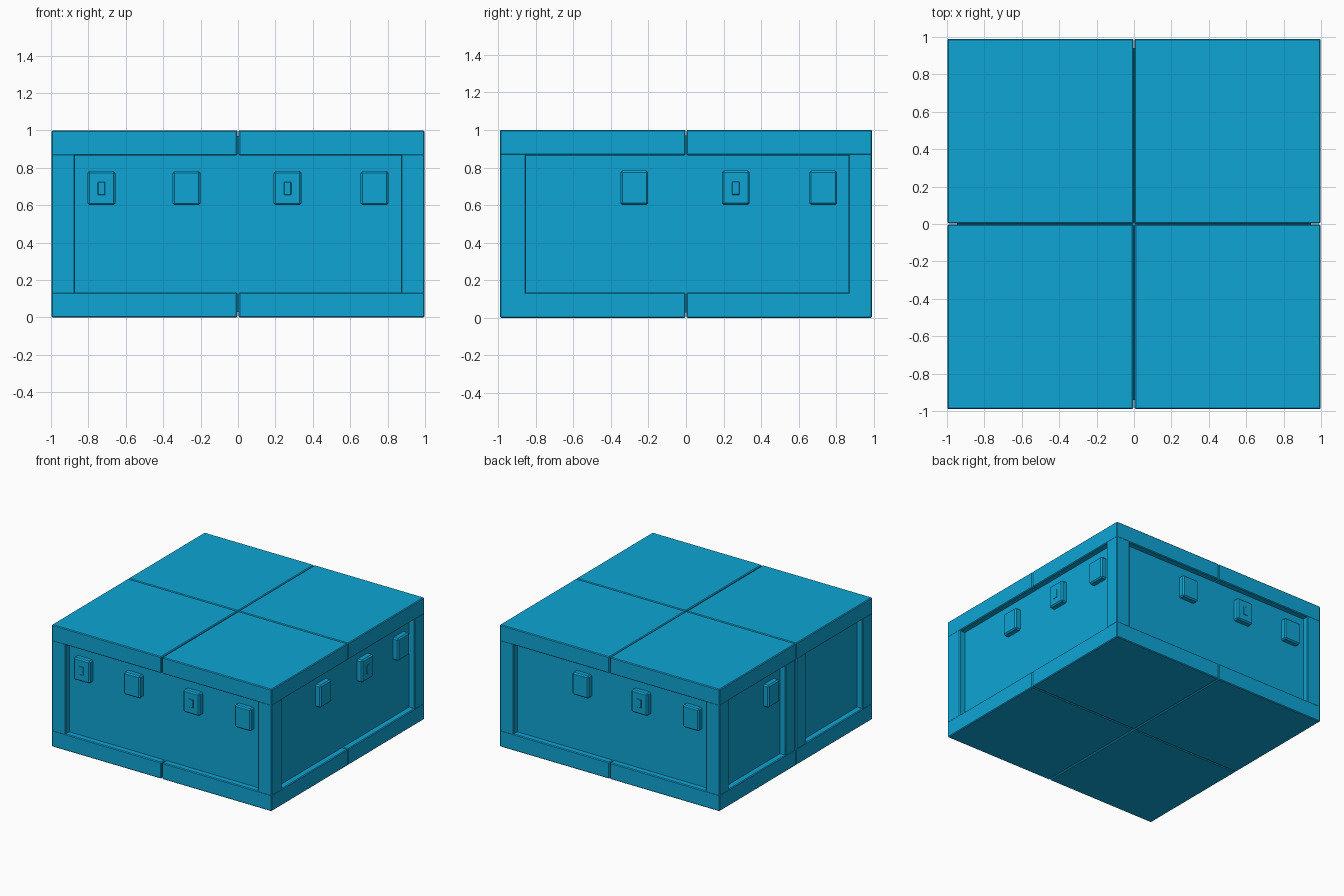
import bpy, bmesh
from mathutils import Matrix
from math import radians

if "Cube" in bpy.data.objects:
    bpy.data.objects.remove(bpy.data.objects["Cube"])

mat = bpy.data.materials.new("crate_blue")
mat.diffuse_color = (0.0044, 0.376, 0.665, 1)
mat.use_nodes = True
mat.node_tree.nodes["Principled BSDF"].inputs["Base Color"].default_value = mat.diffuse_color


def box(name, lo, hi, bevel=0.0, turn=0):
    """Box between two corners, optionally bevelled and turned about z."""
    size = [b - a for a, b in zip(lo, hi)]
    mid = [(a + b) / 2 for a, b in zip(lo, hi)]
    bm = bmesh.new()
    bmesh.ops.create_cube(bm, size=1)
    bmesh.ops.scale(bm, vec=size, verts=bm.verts)
    bmesh.ops.translate(bm, vec=mid, verts=bm.verts)
    if bevel:
        bmesh.ops.bevel(bm, geom=bm.edges[:], offset=bevel, segments=1,
                        affect='EDGES')
    bm.transform(Matrix.Rotation(radians(turn), 4, 'Z'))
    mesh = bpy.data.meshes.new(name)
    bm.to_mesh(mesh)
    bm.free()
    mesh.materials.append(mat)
    ob = bpy.data.objects.new(name, mesh)
    bpy.context.collection.objects.link(ob)
    return ob


X, Y = 0.997, 0.99          # outer half sizes
BAND = 0.135                # height of top and bottom bands
RECESS = 0.05               # panel depth behind the bands

# recessed panel body
box("panel_body", (-X + RECESS, -Y + RECESS, 0.03),
    (X - RECESS, Y - RECESS, 0.97))

# four quarter slabs on the top and bottom, with thin seams between
for sx in (-1, 1):
    for sy in (-1, 1):
        gap = 0.004 if sy < 0 else 0.002
        xs = sorted((sx * gap, sx * X))
        ys = sorted((sy * 0.002, sy * Y))
        tag = ("left" if sx < 0 else "right") + ("_front" if sy < 0 else "_back")
        box("bottom_slab_" + tag, (xs[0], ys[0], 0), (xs[1], ys[1], BAND), 0.006)
        box("top_slab_" + tag, (xs[0], ys[0], 1 - BAND), (xs[1], ys[1], 1), 0.006)

        # corner post
        wy = 0.14 if (sx > 0 and sy < 0) else 0.125
        px = sorted((sx * X, sx * (X - 0.125)))
        py = sorted((sy * Y, sy * (Y - wy)))
        box("corner_post_" + tag, (px[0], py[0], BAND - 0.01),
            (px[1], py[1], 1.01 - BAND), 0.006)

# pair of middle posts on the left side
for sy in (-1, 1):
    ys = sorted((sy * 0.006, sy * 0.135))
    box("middle_post", (-X, ys[0], BAND - 0.01),
        (-X + 0.12, ys[1], 1.01 - BAND), 0.006)

# latches: side turn, half size of that side, offsets, offsets with a keyhole plate
sides = [
    ("front", 0, Y, (-0.73, -0.275, 0.265, 0.73), (-0.73, 0.265)),
    ("right", 90, X, (-0.275, 0.265, 0.73), (0.265,)),
    ("back", 180, Y, (-0.27, 0.265, 0.73), (0.265,)),
    ("left", 270, X, (-0.275,), ()),
]
for side, turn, half, spots, plated in sides:
    for u in spots:
        box(side + "_latch", (u - 0.074, -half + 0.004, 0.6),
            (u + 0.074, -half + RECESS + 0.02, 0.783), 0.01, turn)
        if u in plated:
            box(side + "_latch_plate", (u - 0.02, -half, 0.655),
                (u + 0.02, -half + 0.015, 0.725), 0.003, turn)
